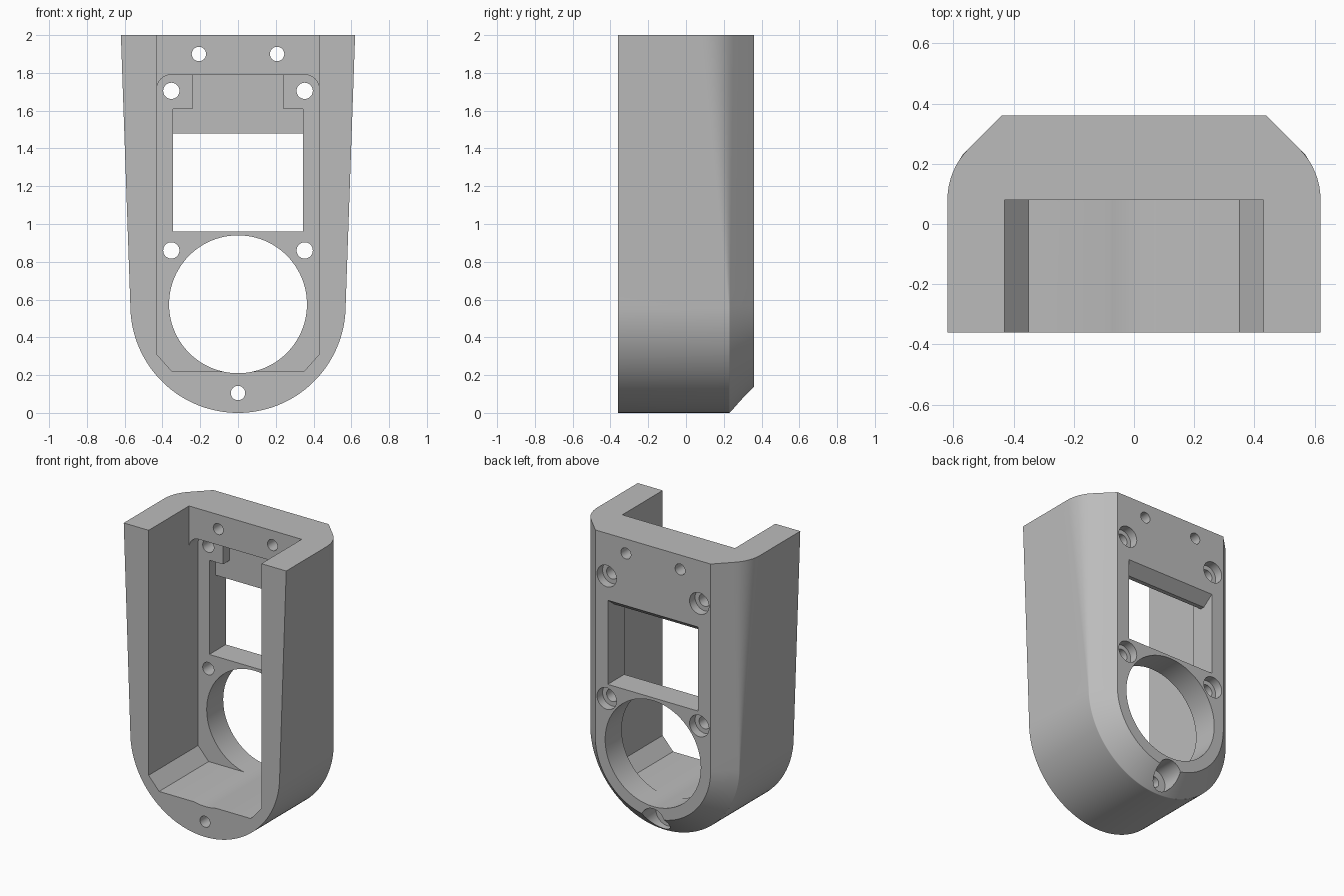
import bpy, bmesh
from math import sin, cos, pi, sqrt

cube = bpy.data.objects.get("Cube")
if cube:
    bpy.data.objects.remove(cube, do_unlink=True)

grey = bpy.data.materials.new("plain grey")
grey.use_nodes = True
colour = (0.5, 0.5, 0.5, 1)
grey.diffuse_color = colour
grey.node_tree.nodes["Principled BSDF"].inputs["Base Color"].default_value = colour

HALF, TOP, R = 0.36, 2.0, 0.57      # half depth, height, lower arc radius
BACK = 0.44                         # half width of the flat back


def loft(name, rings):
    """Closed solid through a list of matching rings, capped at both ends."""
    bm = bmesh.new()
    loops = [[bm.verts.new(p) for p in ring] for ring in rings]
    n = len(loops[0])
    for a, b in zip(loops, loops[1:]):
        for i in range(n):
            j = (i + 1) % n
            bm.faces.new((a[i], a[j], b[j], b[i]))
    bm.faces.new(loops[0])
    bm.faces.new(loops[-1])
    bmesh.ops.recalc_face_normals(bm, faces=bm.faces)
    mesh = bpy.data.meshes.new(name)
    bm.to_mesh(mesh)
    bm.free()
    mesh.materials.append(grey)
    ob = bpy.data.objects.new(name, mesh)
    bpy.context.collection.objects.link(ob)
    return ob


def prism_y(name, pts, y0, y1):
    return loft(name, [[(x, y, z) for x, z in pts] for y in (y0, y1)])


def mirrored(half):
    """Complete a right-hand outline with its left-hand mirror."""
    return half + [(-x, z) for x, z in reversed(half)]


def drill(name, x, z, r, y0, y1, n=40):
    pts = [(x + r * cos(2 * pi * i / n), z + r * sin(2 * pi * i / n)) for i in range(n)]
    return prism_y(name, pts, y0, y1)


# Housing: U outline, chamfered at the back, with a fillet that grows upwards
STEPS = 8


def section(w, t):
    """(inset, depth) stations for a half width w and fillet length t."""
    corner = HALF - (w - BACK)
    out = [(0, -HALF)]
    for i in range(STEPS + 1):
        u = i / STEPS
        k = u * u * t / sqrt(2)
        out.append((k, corner - (1 - u) ** 2 * t + k))
    return out + [(w - BACK, HALF)]


columns = []
side = 16
for i in range(side):
    f = 1 - i / side
    w = R + 0.05 * f
    columns.append([(w - d, y, R + (TOP - R) * f) for d, y in section(w, 0.003 + 0.1 * f)])
arc = 72
for i in range(arc + 1):
    a = pi * i / arc
    columns.append([((R - d) * cos(a), y, R - (R - d) * sin(a)) for d, y in section(R, 0.003)])
columns += [[(-x, y, z) for x, y, z in c] for c in reversed(columns[:side])]
housing = loft("housing", list(zip(*columns)))

# Cutters: open channel, deeper pocket with rounded top corners, stepped recess
floor = [(0.35, 0.22), (0.43, 0.31)]
rounded = [(0.355 + 0.075 * cos(a), 1.715 + 0.075 * sin(a))
           for a in [pi / 2 * i / 8 for i in range(9)]]
cutters = [
    prism_y("channel_cut", mirrored(floor + [(0.43, 2.2)]), -0.5, 0.08),
    prism_y("pocket_cut", mirrored(floor + rounded), 0.07, 0.18),
    prism_y("recess_cut", mirrored([(0.345, 1.2), (0.345, 1.61), (0.24, 1.61), (0.24, 1.79)]),
            0.17, 0.25),
]

# Window with a sloped upper edge at the back
window = [(0.0, 0.96), (0.5, 0.96), (0.5, 1.645), (0.28, 1.48), (0.0, 1.48)]
cutters.append(loft("window_cut", [[(x, y, z) for y, z in window] for x in (-0.345, 0.345)]))

# Large round opening
cutters.append(drill("round_cut", 0, 0.575, 0.365, -0.5, 0.5, 96))

# Screw holes, with counterbores on the back
for s in (-1, 1):
    cutters.append(drill("upper_hole_cut", s * 0.207, 1.9, 0.038, -0.1, 0.5))
    for z in (0.86, 1.705):
        cutters.append(drill("corner_hole_cut", s * 0.353, z, 0.043, 0.1, 0.5))
        cutters.append(drill("corner_bore_cut", s * 0.353, z, 0.074, 0.3, 0.5))
cutters.append(drill("lower_hole_cut", 0, 0.105, 0.038, -0.5, 0.5))
cutters.append(drill("lower_bore_cut", 0, 0.105, 0.09, 0.2, 0.5))

# Apply the cuts and remove the cutters
bpy.ops.object.select_all(action='DESELECT')
bpy.context.view_layer.objects.active = housing
housing.select_set(True)
for c in cutters:
    mod = housing.modifiers.new(c.name, 'BOOLEAN')
    mod.operation = 'DIFFERENCE'
    mod.solver = 'EXACT'
    mod.object = c
    bpy.ops.object.modifier_apply(modifier=mod.name)
    bpy.data.objects.remove(c, do_unlink=True)

bpy.ops.object.shade_smooth_by_angle(angle=pi / 9)
